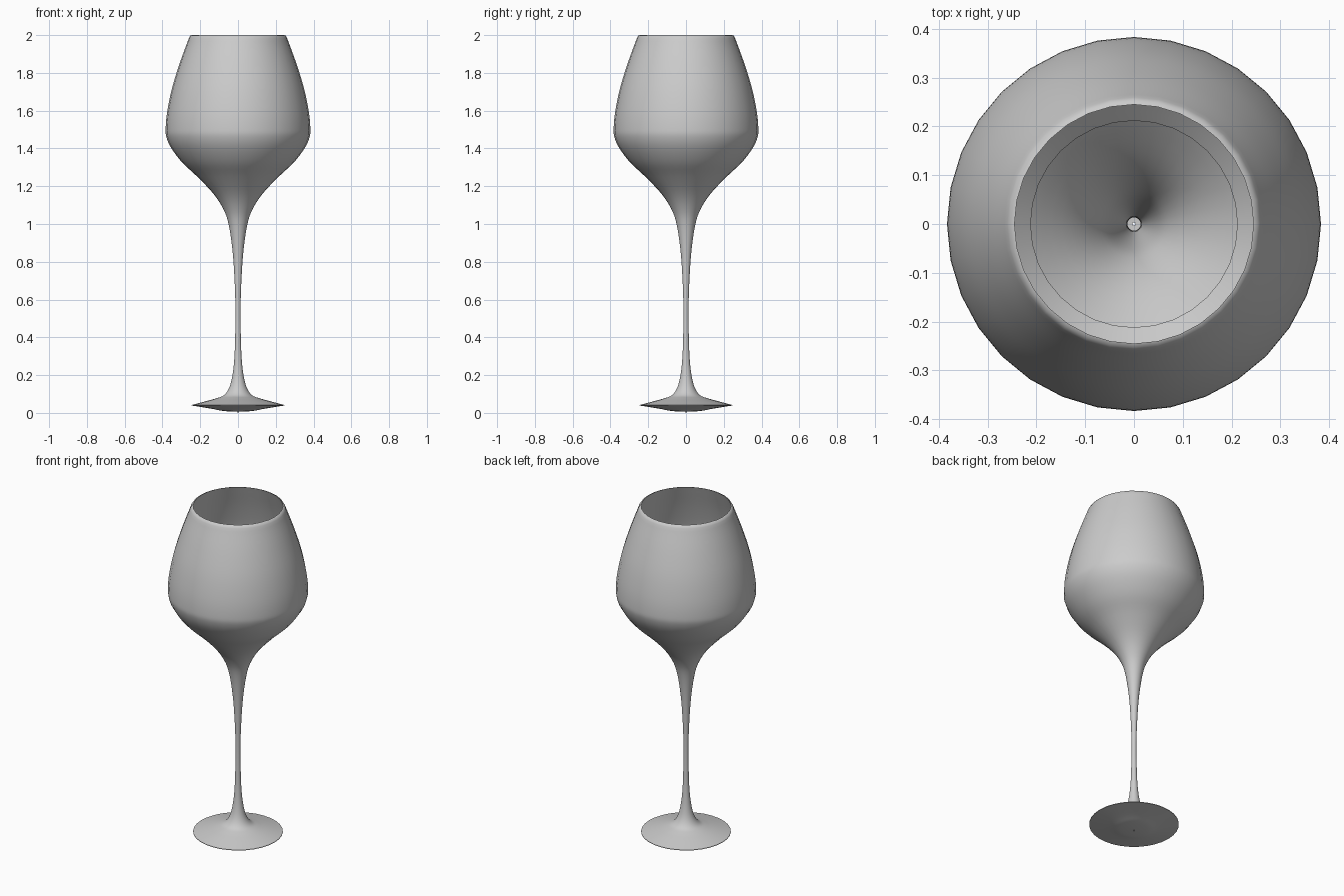
import bpy, bmesh, math
from mathutils import Vector

if "Cube" in bpy.data.objects:
    bpy.data.objects.remove(bpy.data.objects["Cube"])

SEGMENTS = 32


def smooth_path(points, steps=4):
    """Catmull-Rom curve through (radius, height) points."""
    p = [Vector(q) for q in points]
    p = [2 * p[0] - p[1]] + p + [2 * p[-1] - p[-2]]
    out = []
    for a, b, c, d in zip(p, p[1:], p[2:], p[3:]):
        for i in range(steps):
            t = i / steps
            out.append(0.5 * (2 * b + (c - a) * t + (2 * a - 5 * b + 4 * c - d) * t ** 2
                              + (3 * b - a - 3 * c + d) * t ** 3))
    return out + [p[-2]]


def lathe(name, profile):
    """Revolve a profile about the z axis into a smooth open surface."""
    bm = bmesh.new()
    rings = []
    for r, z in profile:
        rings.append([bm.verts.new((r * math.cos(2 * math.pi * i / SEGMENTS),
                                    r * math.sin(2 * math.pi * i / SEGMENTS), z))
                      for i in range(SEGMENTS)])
    for lo, hi in zip(rings, rings[1:]):
        for i in range(SEGMENTS):
            j = (i + 1) % SEGMENTS
            bm.faces.new((lo[i], lo[j], hi[j], hi[i]))
    mesh = bpy.data.meshes.new(name)
    bm.to_mesh(mesh)
    bm.free()
    obj = bpy.data.objects.new(name, mesh)
    bpy.context.collection.objects.link(obj)
    bpy.ops.object.select_all(action='DESELECT')
    obj.select_set(True)
    bpy.context.view_layer.objects.active = obj
    bpy.ops.object.shade_smooth_by_angle(angle=math.radians(40))
    return obj


# Foot underside, from the tiny centre dimple out to the edge
underside = smooth_path([(0.003, 0.006), (0.05, 0.008), (0.09, 0.012),
                         (0.14, 0.022), (0.245, 0.039)])

# Foot top, hollow stem and bowl outside
outside = smooth_path([(0.245, 0.042), (0.17, 0.062), (0.115, 0.077), (0.075, 0.093),
                       (0.048, 0.13), (0.031, 0.19), (0.02, 0.28), (0.015, 0.4),
                       (0.0135, 0.55), (0.018, 0.7), (0.029, 0.86), (0.05, 1.0),
                       (0.078, 1.08), (0.13, 1.16), (0.215, 1.25), (0.295, 1.325),
                       (0.352, 1.4), (0.379, 1.46), (0.383, 1.51), (0.374, 1.6),
                       (0.349, 1.72), (0.309, 1.85), (0.266, 1.968)])
lip = [Vector((0.26, 1.985)), Vector((0.253, 1.997)), Vector((0.245, 2.0))]
lathe("glass_body", [Vector((0.003, 0.0))] + underside + outside + lip)

# Bowl inside wall, running from the lower bowl up to the rim
inside = smooth_path([(0.212, 1.255), (0.288, 1.328), (0.344, 1.403), (0.37, 1.462),
                      (0.374, 1.51), (0.365, 1.6), (0.34, 1.72), (0.3, 1.85),
                      (0.257, 1.968), (0.245, 2.0)])
lathe("bowl_inner_wall", inside[::-1])
